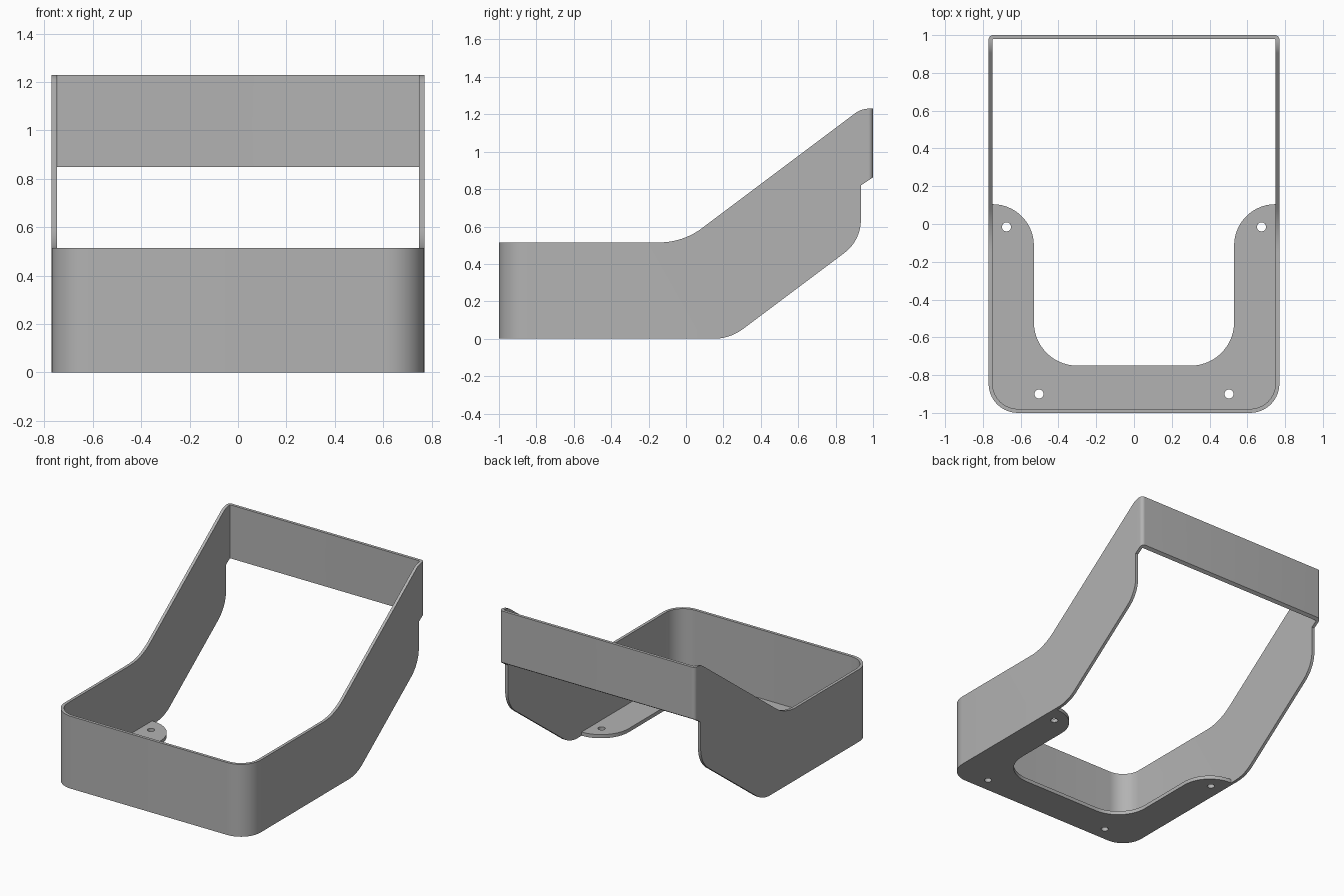
import bpy, bmesh, math
from mathutils import Vector

if "Cube" in bpy.data.objects:
    bpy.data.objects.remove(bpy.data.objects["Cube"])

W, T, PLATE = 0.77, 0.021, 0.026   # half width, wall thickness, flange thickness

grey = bpy.data.materials.new("plain grey")
grey.diffuse_color = (0.45, 0.45, 0.45, 1)
grey.use_nodes = True
grey.node_tree.nodes["Principled BSDF"].inputs["Base Color"].default_value = grey.diffuse_color


def fillet(corners, seg=10):
    """Closed outline from (x, y, radius) corners, rounding each one."""
    out = []
    n = len(corners)
    for i, (x, y, r) in enumerate(corners):
        p = Vector((x, y))
        if r == 0:
            out.append(p)
            continue
        a = (Vector(corners[i - 1][:2]) - p).normalized()
        b = (Vector(corners[(i + 1) % n][:2]) - p).normalized()
        half = a.angle(b) / 2
        centre = p + (a + b).normalized() * (r / math.sin(half))
        start = p + a * (r / math.tan(half)) - centre
        end = p + b * (r / math.tan(half)) - centre
        sweep = start.angle(end)
        for k in range(seg + 1):
            t = k / seg
            out.append(centre + (start * math.sin((1 - t) * sweep)
                                 + end * math.sin(t * sweep)) / math.sin(sweep))
    return out


def make_object(name, bm):
    bmesh.ops.recalc_face_normals(bm, faces=bm.faces[:])
    mesh = bpy.data.meshes.new(name)
    bm.to_mesh(mesh)
    bm.free()
    mesh.materials.append(grey)
    ob = bpy.data.objects.new(name, mesh)
    bpy.context.collection.objects.link(ob)
    return ob


def smooth(ob):
    bpy.ops.object.select_all(action='DESELECT')
    ob.select_set(True)
    bpy.context.view_layer.objects.active = ob
    bpy.ops.object.shade_smooth_by_angle(angle=math.radians(30))


def tray_outline(inset, front_r, back_r):
    x, y = W - inset, 1 - inset
    return fillet([(-x, -y, front_r), (x, -y, front_r), (x, y, back_r), (-x, y, back_r)])


# Wall: a full-height rounded tube
bm = bmesh.new()
rings = [[bm.verts.new((p.x, p.y, z)) for p in tray_outline(*o)]
         for o, z in (((0, 0.155, 0.025), -0.2), ((0, 0.155, 0.025), 1.5),
                      ((T, 0.134, 0.005), 1.5), ((T, 0.134, 0.005), -0.2))]
n = len(rings[0])
for k in range(4):
    a, b = rings[k], rings[(k + 1) % 4]
    for i in range(n):
        j = (i + 1) % n
        bm.faces.new((a[i], a[j], b[j], b[i]))
wall = make_object("wall", bm)

# Side profile (y, z) that trims the wall
profile = fillet([(-1.1, 0, 0), (0.235, 0, 0.26), (0.935, 0.525, 0.22),
                  (0.935, 0.82, 0), (1.1, 0.93, 0), (1.1, 1.23, 0),
                  (0.937, 1.23, 0.12), (-0.016, 0.515, 0.38), (-1.1, 0.515, 0)])
bm = bmesh.new()
face = bm.faces.new([bm.verts.new((-1, p.x, p.y)) for p in profile])
new = bmesh.ops.extrude_face_region(bm, geom=[face])["geom"]
bmesh.ops.translate(bm, vec=(2, 0, 0), verts=[v for v in new if isinstance(v, bmesh.types.BMVert)])
cutter = make_object("side_profile_cutter", bm)
cutter.hide_render = True

mod = wall.modifiers.new("trim", 'BOOLEAN')
mod.operation, mod.solver, mod.object = 'INTERSECT', 'EXACT', cutter
bpy.context.view_layer.objects.active = wall
bpy.ops.object.modifier_apply(modifier="trim")
bpy.data.objects.remove(cutter)
smooth(wall)

# Bottom flange: U-shaped plate with four screw holes
x = W - T + 0.001
flange = fillet([(-x, -1 + T, 0.134), (x, -1 + T, 0.134), (x, 0.105, 0),
                 (0.53, 0.105, 0.219), (0.53, -0.75, 0.23),
                 (-0.53, -0.75, 0.23), (-0.53, 0.105, 0.219), (-x, 0.105, 0)], 14)
loops = [flange]
for hx, hy in ((0.675, -0.015), (0.503, -0.9)):
    for s in (-1, 1):
        loops.append([Vector((s * hx + 0.024 * math.cos(a), hy + 0.024 * math.sin(a)))
                      for a in (math.tau * k / 24 for k in range(24))])
bm = bmesh.new()
edges = []
for loop in loops:
    vs = [bm.verts.new((p.x, p.y, 0)) for p in loop]
    edges += [bm.edges.new((vs[i - 1], vs[i])) for i in range(len(vs))]
bmesh.ops.triangle_fill(bm, edges=edges, use_beauty=True)
new = bmesh.ops.extrude_face_region(bm, geom=bm.faces[:])["geom"]
bmesh.ops.translate(bm, vec=(0, 0, PLATE), verts=[v for v in new if isinstance(v, bmesh.types.BMVert)])
smooth(make_object("bottom_flange", bm))
